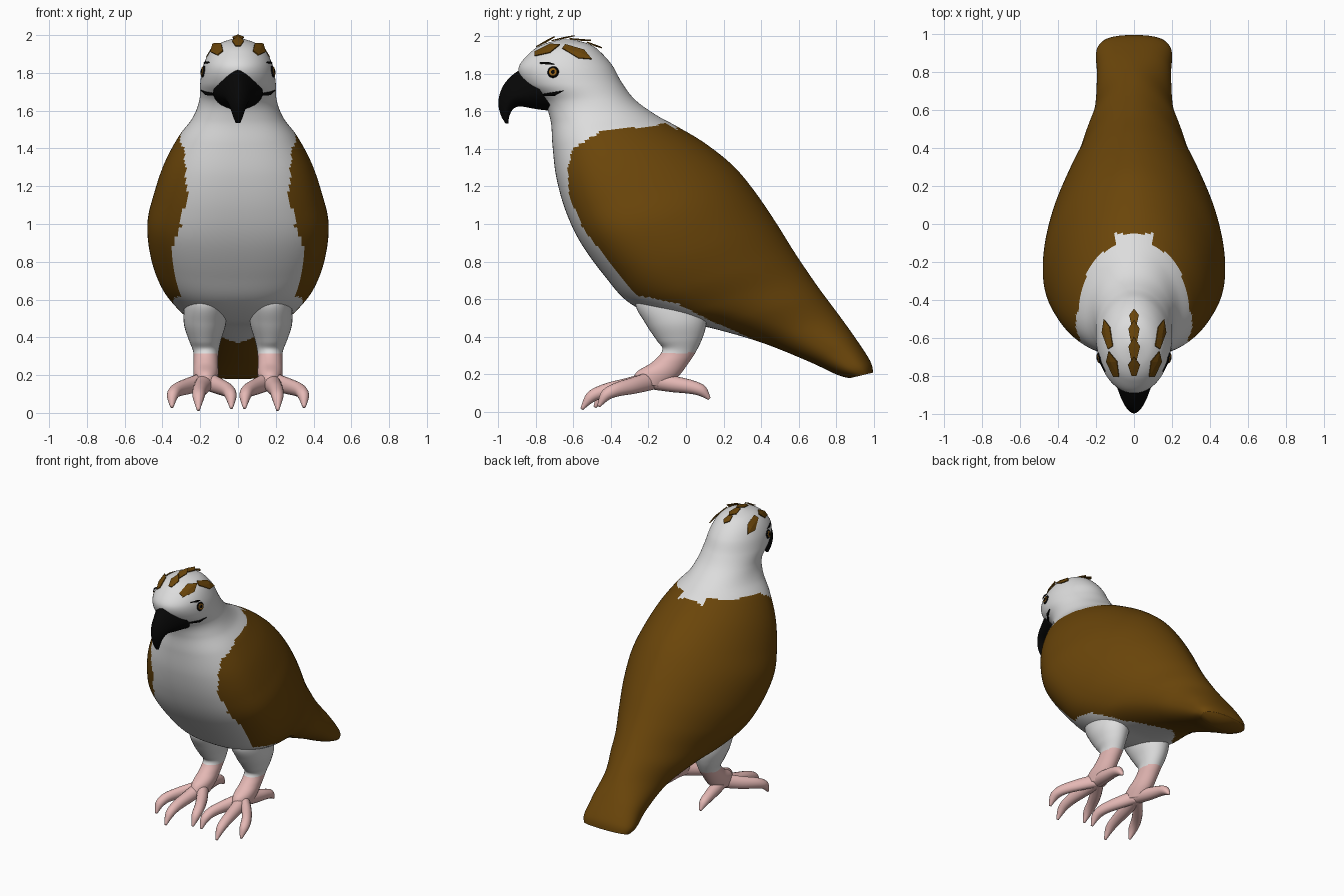
import bpy, bmesh, math
from mathutils import Vector
from mathutils.bvhtree import BVHTree

cube = bpy.data.objects.get("Cube")
if cube:
    bpy.data.objects.remove(cube, do_unlink=True)


def material(name, color):
    m = bpy.data.materials.new(name)
    m.use_nodes = True
    m.diffuse_color = (*color, 1)
    bsdf = m.node_tree.nodes["Principled BSDF"]
    bsdf.inputs["Base Color"].default_value = (*color, 1)
    bsdf.inputs["Roughness"].default_value = 0.7
    return m


WHITE = material("white_plumage", (.72, .72, .72))
BROWN = material("brown_plumage", (.145, .06, .003))
PINK = material("pink_skin", (.78, .48, .46))
BLACK = material("black_horn", (.002, .002, .002))
AMBER = material("amber_iris", (.32, .13, .01))


def finish(name, bm, mats, rule=None, smooth=True):
    """Turn a bmesh into an object, colouring faces by an optional rule."""
    bmesh.ops.recalc_face_normals(bm, faces=bm.faces)
    for f in bm.faces:
        f.smooth = smooth
        if rule:
            f.material_index = rule(f.calc_center_median())
    mesh = bpy.data.meshes.new(name)
    bm.to_mesh(mesh)
    bm.free()
    for m in mats:
        mesh.materials.append(m)
    ob = bpy.data.objects.new(name, mesh)
    bpy.context.collection.objects.link(ob)
    return ob


def resample(rows, steps):
    """Catmull-Rom interpolation of rows of numbers."""
    out = []
    last = len(rows) - 1
    for i in range(last):
        p0, p1, p2, p3 = (rows[min(max(i + k, 0), last)] for k in (-1, 0, 1, 2))
        for s in range(steps):
            t = s / steps
            out.append([b + t * (c - a) / 2 + t * t * (a - 2.5 * b + 2 * c - d / 2)
                        + t ** 3 * (1.5 * (b - c) + (d - a) / 2)
                        for a, b, c, d in zip(p0, p1, p2, p3)])
    out.append(list(rows[-1]))
    return out


def loft(rows, segments, steps, shape=lambda i: (.5, 1, 1)):
    """Rings of centre x, front y z, back y z and half width; shape gives the
    depth of the widest point and the front and back exponents of each row."""
    shaped = [(*row, *shape(i)) for i, row in enumerate(rows)]
    bm = bmesh.new()
    rings = []
    for x, fy, fz, by, bz, w, widest, front, back in resample(shaped, steps):
        ring = []
        for k in range(segments):
            a = math.tau * k / segments
            c, s = math.cos(a), math.sin(a)
            e, reach = (front, widest) if c > 0 else (back, widest - 1)
            u = widest - reach * abs(c) ** e
            ring.append(bm.verts.new((x + math.copysign(w * abs(s) ** e, s),
                                      fy + u * (by - fy), fz + u * (bz - fz))))
        rings.append(ring)
    for r, q in zip(rings, rings[1:]):
        for k in range(segments):
            n = (k + 1) % segments
            bm.faces.new((r[k], r[n], q[n], q[k]))
    bm.faces.new(rings[0])
    bm.faces.new(rings[-1])
    bmesh.ops.recalc_face_normals(bm, faces=bm.faces)
    bm.normal_update()
    return bm


# Body: head, trunk and tail in one loft
body_rows = [
    (-.67, 1.98, -.6, 1.98, .03),
    (-.76, 1.955, -.51, 1.955, .1),
    (-.83, 1.91, -.45, 1.91, .15),
    (-.89, 1.83, -.39, 1.84, .185),
    (-.86, 1.74, -.34, 1.75, .2),
    (-.76, 1.65, -.27, 1.66, .205),
    (-.72, 1.55, -.16, 1.58, .24),
    (-.71, 1.42, -.05, 1.52, .315),
    (-.69, 1.25, .1, 1.43, .39),
    (-.64, 1.07, .25, 1.31, .445),
    (-.56, .9, .36, 1.18, .48),
    (-.43, .72, .47, 1.02, .46),
    (-.3, .58, .57, .86, .405),
    (-.1, .49, .65, .74, .33),
    (.12, .45, .72, .64, .275),
    (.4, .37, .81, .52, .21),
    (.65, .27, .91, .38, .195),
    (.8, .2, .98, .27, .2),
    (.87, .18, .995, .21, .18),
]


def trunk_shape(i):
    """Broad flat chest and ridged back, fading out at the neck and tail."""
    bulge = max(0, math.sin(math.pi * (i - 5) / 11))
    if i > 15:
        return .5, .85, .85
    return .5 - .15 * bulge ** .5, 1 - .22 * bulge, 1 + .1 * bulge


# Front border of the brown plumage: height and depth pairs
border = [(.3, .5), (.36, .42), (.5, .1), (.58, -.05), (.62, -.26), (.8, -.41),
          (.98, -.55), (1.15, -.62), (1.3, -.63), (1.4, -.6), (1.5, -.44),
          (1.52, -.16), (1.55, -.1)]


def plumage(c):
    if c.z > border[-1][0] or (abs(c.x) < .1 and c.z > 1.3 and c.y < -.05):
        return 0
    if c.z < border[0][0]:
        return 1
    for (z0, y0), (z1, y1) in zip(border, border[1:]):
        if c.z <= z1:
            return int(c.y > y0 + (y1 - y0) * (c.z - z0) / (z1 - z0))


body_bm = loft([(0, *r) for r in body_rows], 128, 10, trunk_shape)
skin = BVHTree.FromBMesh(body_bm)
finish("body", body_bm, [WHITE, BROWN], plumage)

# Hooked beak with a ridged top
beak_rows = [
    (-.86, 1.835, -.7, 1.6, .132),
    (-.925, 1.79, -.79, 1.61, .095),
    (-.975, 1.73, -.88, 1.625, .066),
    (-.998, 1.65, -.92, 1.61, .045),
    (-.985, 1.58, -.94, 1.57, .028),
    (-.96, 1.535, -.945, 1.535, .012),
]
finish("beak", loft([(0, *r) for r in beak_rows], 32, 6, lambda i: (.6, 1.3, 1.1)), [BLACK])


def on_skin(p, lift):
    co, normal, _, _ = skin.find_nearest(Vector(p))
    return co + normal * lift, normal


def leaf(name, a, b, width, mat, tip_lift):
    """Thin kite-shaped plate following the head from a to b."""
    a, b = Vector(a), Vector(b)
    _, n = on_skin((a + b) / 2, 0)
    side = n.cross(b - a).normalized() * width / 2
    wide = a.lerp(b, .6)
    outline = [(a - side * .5, .006), (a + side * .5, .006), (wide + side, .009),
               (b, tip_lift), (wide - side, .009)]
    bm = bmesh.new()
    rim = [bm.verts.new(on_skin(p, h)[0]) for p, h in outline]
    mid = bm.verts.new(on_skin(wide, .012)[0])
    for i, v in enumerate(rim):
        bm.faces.new((v, rim[(i + 1) % len(rim)], mid))
    ob = finish(name, bm, [mat], smooth=False)
    mod = ob.modifiers.new("thickness", "SOLIDIFY")
    mod.thickness = .006
    mod.offset = 0


def disc(name, p, radius, lift, mat):
    """Flat round plate lying on the head."""
    co, n = on_skin(p, lift)
    bm = bmesh.new()
    bmesh.ops.create_cone(bm, cap_ends=True, segments=20, radius1=radius,
                          radius2=radius * .8, depth=.008)
    bm.transform(n.to_track_quat("Z", "Y").to_matrix().to_4x4())
    bmesh.ops.translate(bm, verts=bm.verts, vec=co)
    finish(name, bm, [mat], smooth=False)


# Crest feathers along the middle of the crown
for i in range(4):
    y = -.82 + .1 * i
    z = 2 - .6 * (y + .63) ** 2
    leaf(f"crown_feather_{i + 1}", (0, y, z), (0, y + .125, z), .065, BROWN, .022)

# Thigh, shank and ankle
leg_rows = [
    (.17, -.22, .68, .1, .68, .1),
    (.17, -.27, .58, .11, .58, .115),
    (.175, -.215, .47, .11, .48, .112),
    (.175, -.155, .38, .09, .4, .087),
    (.17, -.125, .33, .055, .325, .068),
    (.17, -.18, .265, .02, .27, .065),
    (.17, -.26, .215, -.04, .19, .066),
    (.17, -.29, .16, -.11, .13, .055),
]
# Shared toe profile: distance along, share of the drop, radius
toe_profile = [(0, 0, .05), (.34, .2, .044), (.66, .36, .037), (.87, .58, .03), (1, 1, .008)]
# Sideways spread, reach along y and drop of each toe
toes = {"middle": (.04, -.38, .155), "outer": (.18, -.29, .14),
        "inner": (-.135, -.31, .145), "hind": (.035, .3, .1)}


def toe_rows(spread, reach, drop, s):
    """Rings set across the toe's path in the vertical plane."""
    path = [(.17 + spread * math.sin(t * math.pi / 2), reach * t - .175, .17 - drop * g, r)
            for t, g, r in toe_profile]
    rows = []
    for i, (x, y, z, r) in enumerate(path):
        p, q = path[max(i - 1, 0)], path[min(i + 1, len(path) - 1)]
        up = Vector((p[2] - q[2], q[1] - p[1])).normalized() * r
        rows.append((s * x, y + up.x, z + up.y, y - up.x, z - up.y, r))
    return rows


# Paired parts
for side, s in (("left", 1), ("right", -1)):
    finish(f"{side}_leg", loft([(s * r[0], *r[1:]) for r in leg_rows], 32, 8),
           [WHITE, PINK], lambda c: int(c.z < .315))
    for name, numbers in toes.items():
        finish(f"{side}_{name}_toe", loft(toe_rows(*numbers, s), 16, 5), [PINK])

    eye = (s * .25, -.72, 1.815)
    disc(f"{side}_eye_rim", eye, .031, .003, BLACK)
    disc(f"{side}_iris", eye, .026, .006, AMBER)
    disc(f"{side}_pupil", eye, .012, .009, BLACK)
    for name, a, b, width, mat, lift in (
            ("brow_line", (.14, -.77, 1.85), (.18, -.7, 1.85), .012, BLACK, .006),
            ("mouth_line", (.12, -.76, 1.685), (.19, -.65, 1.71), .02, BLACK, .006),
            ("front_crest_feather", (.09, -.8, 1.9), (.13, -.67, 1.95), .07, BROWN, .02),
            ("rear_crest_feather", (.12, -.65, 1.94), (.18, -.49, 1.89), .07, BROWN, .02)):
        leaf(f"{side}_{name}", (s * a[0], *a[1:]), (s * b[0], *b[1:]), width, mat, lift)
